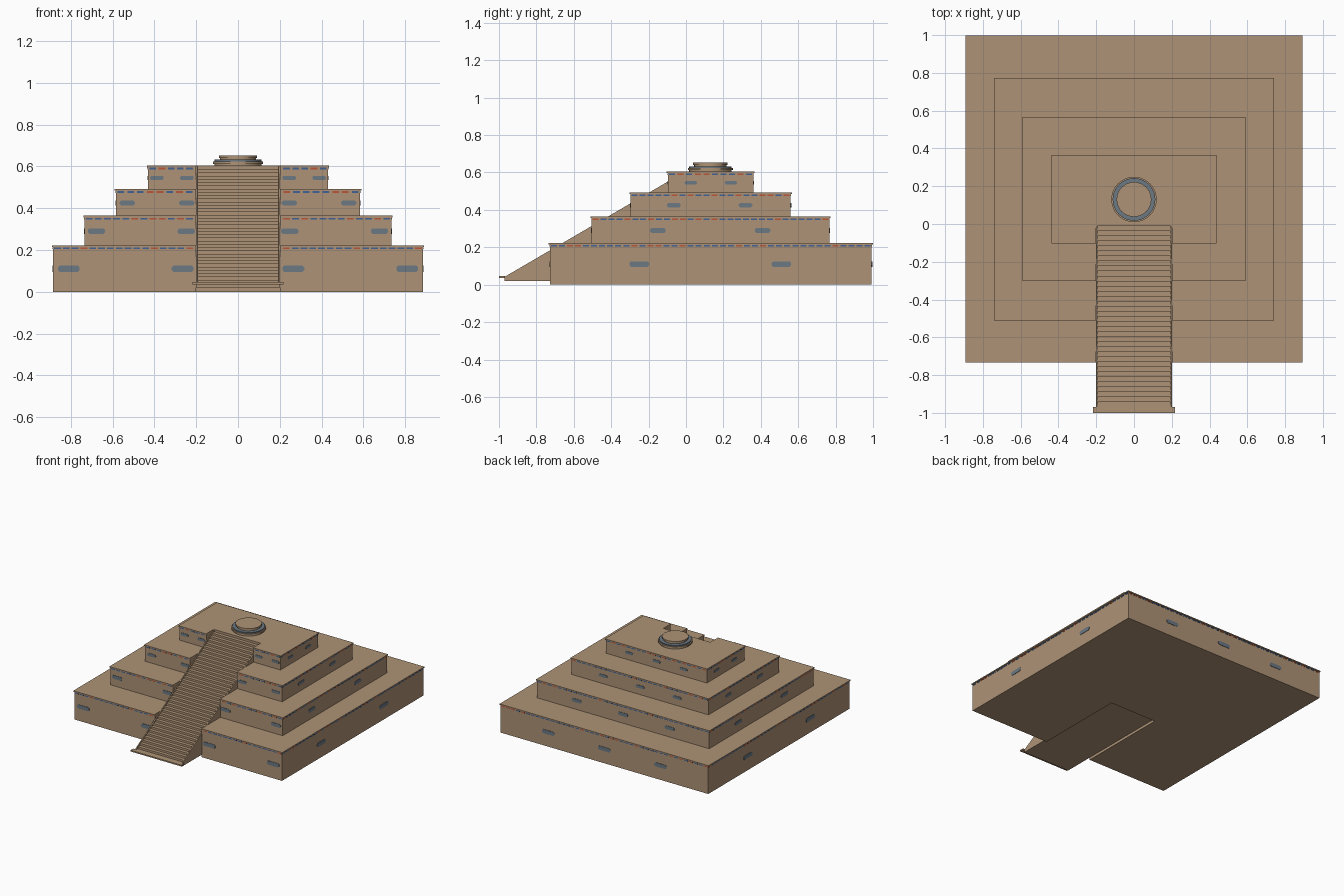
import bpy, bmesh, math, random
from mathutils import Matrix, Vector

if "Cube" in bpy.data.objects:
    bpy.data.objects.remove(bpy.data.objects["Cube"])
random.seed(4)

def material(name, col):
    m = bpy.data.materials.new(name)
    m.diffuse_color = (*col, 1)
    m.use_nodes = True
    m.node_tree.nodes["Principled BSDF"].inputs["Base Color"].default_value = m.diffuse_color
    return m

STONE = material("stone", (0.42, 0.29, 0.18))
GLASS = material("blue_grey", (0.15, 0.19, 0.23))
BLUE = material("blue_paint", (0.05, 0.12, 0.3))
RED = material("red_paint", (0.5, 0.09, 0.04))

def finish(bm, name, mat):
    bmesh.ops.recalc_face_normals(bm, faces=bm.faces)
    me = bpy.data.meshes.new(name)
    bm.to_mesh(me)
    bm.free()
    me.materials.append(mat)
    ob = bpy.data.objects.new(name, me)
    bpy.context.collection.objects.link(ob)
    return ob

def extrude(bm, pts, offset):
    """Closed prism from a planar outline"""
    f = bm.faces.new([bm.verts.new(p) for p in pts])
    r = bmesh.ops.extrude_face_region(bm, geom=[f], use_keep_orig=True)
    vs = [g for g in r["geom"] if isinstance(g, bmesh.types.BMVert)]
    bmesh.ops.translate(bm, verts=vs, vec=Vector(offset))

def prism(name, pts, offset, mat=STONE):
    bm = bmesh.new()
    extrude(bm, pts, offset)
    return finish(bm, name, mat)

def disc(name, r, z0, z1, mat):
    bm = bmesh.new()
    bmesh.ops.create_cone(bm, cap_ends=True, segments=40, radius1=r, radius2=r, depth=z1 - z0,
                          matrix=Matrix.Translation((0, 0.13, (z0 + z1) / 2)))
    ob = finish(bm, name, mat)
    bpy.context.view_layer.objects.active = ob
    ob.select_set(True)
    bpy.ops.object.shade_smooth_by_angle()
    ob.select_set(False)

# Stair dimensions
SW, Y0, Z0, Y1, Z1, STEPS = 0.2, -0.97, 0.042, -0.01, 0.602, 36

def slotted(hx, ya, yb, z):
    """Terrace outline with the stair slot open at the front"""
    return [(x, y, z) for x, y in ((-hx, ya), (-SW, ya), (-SW, Y1), (SW, Y1), (SW, ya),
                                   (hx, ya), (hx, yb), (-hx, yb))]

# Terraces: half width, front, back, bottom, top, window z / length / height, front and side window places
tiers = [
    (0.885, -0.728, 0.993, 0.0, 0.222, 0.11, 0.105, 0.03, (0.265, 0.81), (-0.25, 0.51)),
    (0.734, -0.504, 0.766, 0.222, 0.364, 0.29, 0.083, 0.026, (0.247, 0.677), (-0.15, 0.41)),
    (0.584, -0.296, 0.560, 0.364, 0.492, 0.425, 0.073, 0.022, (0.245, 0.53), (-0.065, 0.318)),
    (0.430, -0.097, 0.360, 0.492, 0.604, 0.545, 0.065, 0.02, (0.245, 0.388), (0.025, 0.24)),
]
windows = bmesh.new()
dashes = {"blue": bmesh.new(), "red": bmesh.new()}

def panel(bm, origin, along, normal, w, h, depth, cut):
    o, a, n = Vector(origin), Vector(along), Vector(normal)
    up = Vector((0, 0, 1))
    w, h = w / 2, h / 2
    c = cut * h
    outline = ((-w + c, -h), (w - c, -h), (w, -h + c), (w, h - c),
               (w - c, h), (-w + c, h), (-w, h - c), (-w, -h + c))
    if not cut:
        outline = ((-w, -h), (w, -h), (w, h), (-w, h))
    extrude(bm, [o - n * 0.003 + a * u + up * v for u, v in outline], n * (depth + 0.003))

for i, (hx, ya, yb, z0, z1, wz, wl, wh, fx, sy) in enumerate(tiers, 1):
    prism(f"terrace_{i}", slotted(hx, ya, yb, z0), (0, 0, z1 - z0 - 0.008))
    prism(f"terrace_rim_{i}", slotted(hx + 0.006, ya - 0.006, yb + 0.006, z1 - 0.008), (0, 0, 0.008))
    # Windows on front, sides and back
    for s in (-1, 1):
        for x in fx:
            panel(windows, (s * x, ya, wz), (1, 0, 0), (0, -1, 0), wl, wh, 0.003, 0.6)
        for y in sy:
            panel(windows, (s * hx, y, wz), (0, 1, 0), (s, 0, 0), wl, wh, 0.003, 0.6)
    for x in (-0.54 * hx, 0, 0.54 * hx):
        panel(windows, (x, yb, wz), (1, 0, 0), (0, 1, 0), wl, wh, 0.003, 0.6)
    # Painted dashes under the rim
    zd, pitch = z1 - 0.014, 0.042
    sides = [((-hx, ya), (-SW - 0.01, ya), (0, -1, 0)), ((SW + 0.01, ya), (hx, ya), (0, -1, 0)),
             ((-hx, yb), (hx, yb), (0, 1, 0)),
             ((-hx, ya), (-hx, yb), (-1, 0, 0)), ((hx, ya), (hx, yb), (1, 0, 0))]
    for a, b, n in sides:
        a, b = Vector((*a, zd)), Vector((*b, zd))
        count = max(1, int((b - a).length / pitch))
        for k in range(count):
            bm = dashes[random.choice(("blue", "blue", "red"))]
            panel(bm, a.lerp(b, (k + 0.5) / count), (b - a).normalized(), n, 0.032, 0.008, 0.002, 0)

finish(windows, "windows", GLASS)
finish(dashes["blue"], "blue_dashes", BLUE)
finish(dashes["red"], "red_dashes", RED)

# Staircase running up through the slot
dy, dz = (Y1 - Y0) / STEPS, (Z1 - Z0) / STEPS
profile = [(Y0, 0.02)]
for k in range(STEPS):
    profile += [(Y0 + k * dy, Z0 + k * dz), (Y0 + (k + 1) * dy, Z0 + k * dz)]
profile.append((Y1 + 0.001, 0.02))
prism("staircase", [(-SW + 0.005, y, z) for y, z in profile], (2 * SW - 0.01, 0, 0))

# Sloping side walls of the stair
for s, side in ((-1, "left"), (1, "right")):
    pts = [(Y0, 0.02), (Y0, Z0), (Y1, Z1), (Y1, 0.02)]
    prism(f"stair_side_{side}", [(s * (SW - 0.006), y, z) for y, z in pts], (s * 0.008, 0, 0))

# Foot slab
prism("stair_foot", [(-0.217, -1, 0.036), (0.217, -1, 0.036), (0.217, -0.968, 0.036), (-0.217, -0.968, 0.036)],
      (0, 0, 0.01))

# Round altar on the summit
disc("altar_base", 0.113, 0.6, 0.615, STONE)
disc("altar_rim", 0.12, 0.612, 0.624, STONE)
disc("altar_ring", 0.113, 0.62, 0.632, GLASS)
disc("altar_column", 0.086, 0.63, 0.645, STONE)
disc("altar_top", 0.092, 0.64, 0.652, STONE)
